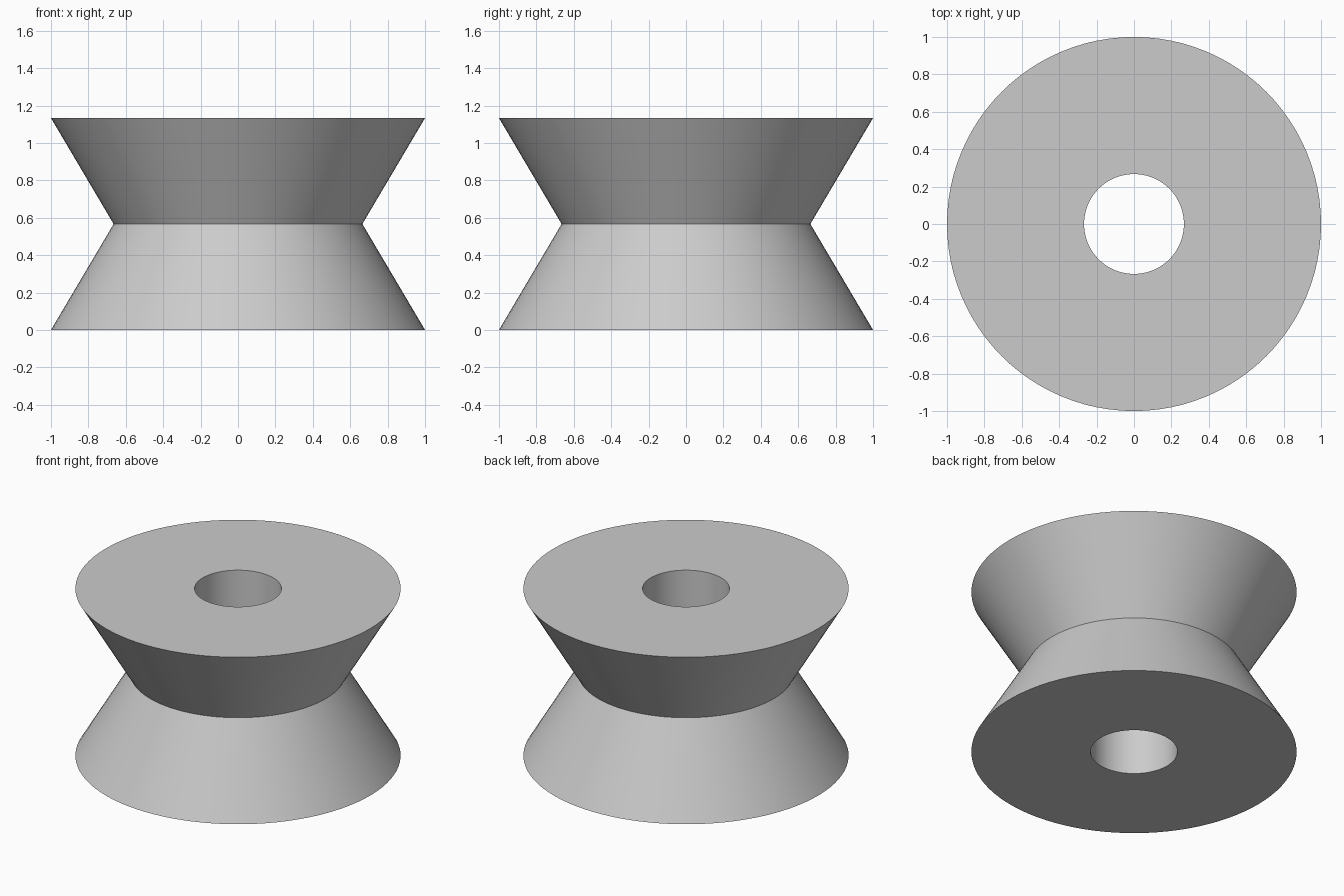
import bpy
import bmesh
import math

cube = bpy.data.objects.get("Cube")
if cube:
    bpy.data.objects.remove(cube, do_unlink=True)

SEGMENTS = 96
HEIGHT = 1.133
RIM, WAIST, BORE = 1.0, 0.665, 0.267

# Plain grey material
grey = bpy.data.materials.new("light_grey")
grey.use_nodes = True
colour = (0.6, 0.6, 0.6, 1)
grey.diffuse_color = colour
grey.node_tree.nodes["Principled BSDF"].inputs["Base Color"].default_value = colour

# Closed cross-section: bore, bottom rim, waist, top rim
profile = [(BORE, 0), (RIM, 0), (WAIST, HEIGHT / 2), (RIM, HEIGHT), (BORE, HEIGHT)]

# Revolve the cross-section into a V-grooved roller
bm = bmesh.new()
rings = []
for i in range(SEGMENTS):
    a = math.tau * i / SEGMENTS
    rings.append([bm.verts.new((r * math.cos(a), r * math.sin(a), z)) for r, z in profile])
for i, ring in enumerate(rings):
    following = rings[(i + 1) % SEGMENTS]
    for j in range(len(profile)):
        k = (j + 1) % len(profile)
        bm.faces.new((ring[j], following[j], following[k], ring[k]))
bmesh.ops.recalc_face_normals(bm, faces=bm.faces)

mesh = bpy.data.meshes.new("grooved_roller")
bm.to_mesh(mesh)
bm.free()
mesh.materials.append(grey)
roller = bpy.data.objects.new("grooved_roller", mesh)
bpy.context.collection.objects.link(roller)

# Smooth walls, crisp rims and waist
bpy.ops.object.select_all(action="DESELECT")
roller.select_set(True)
bpy.context.view_layer.objects.active = roller
bpy.ops.object.shade_smooth_by_angle(angle=math.radians(30))
